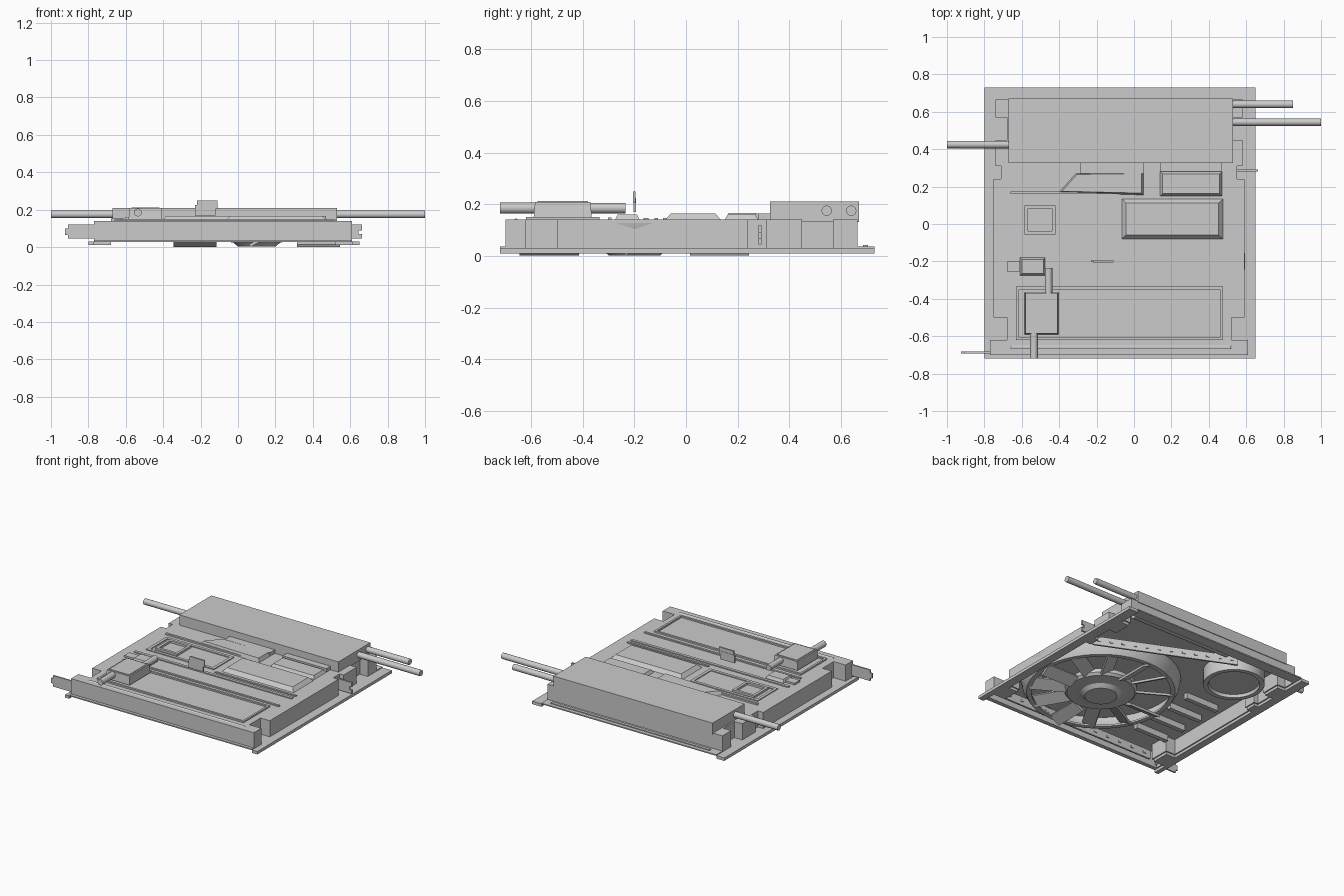
import bpy, bmesh
from math import pi, radians, atan2
from mathutils import Matrix, Vector

cube = bpy.data.objects.get("Cube")
if cube:
    bpy.data.objects.remove(cube)


def finish(name, bm, smooth=False, recalc=True):
    if recalc:
        bmesh.ops.recalc_face_normals(bm, faces=bm.faces)
    mesh = bpy.data.meshes.new(name)
    bm.to_mesh(mesh)
    bm.free()
    ob = bpy.data.objects.new(name, mesh)
    bpy.context.collection.objects.link(ob)
    if smooth:
        bpy.ops.object.select_all(action='DESELECT')
        ob.select_set(True)
        bpy.context.view_layer.objects.active = ob
        bpy.ops.object.shade_smooth_by_angle()
    return ob


def add_prism(bm, low, high, z0, z1, bottom=True):
    a = [bm.verts.new((x, y, z0)) for x, y in low]
    b = [bm.verts.new((x, y, z1)) for x, y in high]
    n = len(a)
    for i in range(n):
        j = (i + 1) % n
        bm.faces.new((a[i], a[j], b[j], b[i]))
    bm.faces.new(b)
    if bottom:
        bm.faces.new(a[::-1])


def rect(x0, x1, y0, y1, s=0):
    return [(x0 + s, y0 + s), (x1 - s, y0 + s), (x1 - s, y1 - s), (x0 + s, y1 - s)]


def prism(name, pts, z0, z1, top=None):
    bm = bmesh.new()
    add_prism(bm, pts, top or pts, z0, z1)
    return finish(name, bm)


def panel(name, area, z0, z1, slope=0):
    return prism(name, rect(*area), z0, z1, rect(*area, slope))


def frame(name, area, width, z0, z1):
    """Rectangular rim with an open middle."""
    outer, inner = rect(*area), rect(*area, width)
    bm = bmesh.new()
    for i in range(4):
        j = (i + 1) % 4
        side = [outer[i], outer[j], inner[j], inner[i]]
        add_prism(bm, side, side, z0, z1)
    return finish(name, bm)


def lathe(name, profile, center, steps=48):
    """Turn (radius, z) points about a vertical axis."""
    bm = bmesh.new()
    verts = [bm.verts.new((r, 0, z)) for r, z in profile]
    edges = [bm.edges.new(p) for p in zip(verts, verts[1:])]
    bmesh.ops.spin(bm, geom=verts + edges, cent=(0, 0, 0), axis=(0, 0, 1),
                   angle=2 * pi, steps=steps)
    bmesh.ops.remove_doubles(bm, verts=bm.verts, dist=1e-4)
    bm.transform(Matrix.Translation((*center, 0)))
    return finish(name, bm, True)


def rod(name, start, end, r):
    a, b = Vector(start), Vector(end)
    d = b - a
    bm = bmesh.new()
    bmesh.ops.create_cone(bm, cap_ends=True, segments=20, radius1=r, radius2=r, depth=d.length)
    bm.transform(Matrix.Translation((a + b) / 2) @ d.to_track_quat('Z', 'Y').to_matrix().to_4x4())
    return finish(name, bm, True)


# Stepped outline of the side walls: start y, end y, how far the wall stands out
DECK = 0.14
LEFT, RIGHT = 0.52, -0.68
steps = [(-.70, -.62, .09), (-.62, -.5, 0), (-.5, .24, .07), (.24, .31, .03),
         (.31, .45, .06), (.45, .57, 0), (.57, .665, .06)]
left_edge = [(LEFT + d, y) for y0, y1, d in steps for y in (y0, y1)]
right_edge = [(RIGHT - d, y) for y0, y1, d in steps for y in (y0, y1)]

# Housing shell, open underneath
bm = bmesh.new()
outline = left_edge + right_edge[::-1]
add_prism(bm, outline, outline, 0.028, DECK, bottom=False)
shell = finish("housing_shell", bm, recalc=False)
mod = shell.modifiers.new("thickness", 'SOLIDIFY')
mod.thickness = 0.012
mod.offset = -1

# Mounting flanges along both sides
prism("left_flange", [(0.65, -.72), (0.65, .73), (LEFT + .06, .73)] + left_edge[::-1]
      + [(LEFT + .09, -.72)], 0.01, 0.03)
prism("right_flange", [(-.80, .73), (-.80, -.72), (RIGHT - .09, -.72)] + right_edge
      + [(RIGHT - .06, .73)], 0.01, 0.03)
panel("front_lip", (-.77, .61, -.72, -.695), 0.028, 0.036)
panel("back_lip", (-.74, .58, .66, .73), 0.028, 0.036)
panel("back_ledge", (-.67, .53, .685, .705), 0.034, 0.042)

# Back tank with its pipes
panel("back_tank", (-.67, .53, .325, .67), DECK - .008, 0.21)
for name, x0, x1, y in (("left_short_pipe", .53, .85, .64), ("left_long_pipe", .53, 1, .545),
                        ("right_pipe", -1, -.67, .425)):
    rod(name, (x0, y, .175), (x1, y, .175), .02)

# Front tray and ridges across the deck
frame("front_tray_rim", (-.63, .475, -.62, -.335), .014, DECK, .15)
panel("front_tray_panel", (-.61, .455, -.60, -.355), DECK, .144)
panel("front_tray_ridge", (-.66, .52, -.302, -.288), DECK, .148)
panel("front_edge_ridge", (-.66, .52, -.668, -.650), DECK, .144, .006)
panel("middle_ridge", (-.67, .52, -.165, -.145), DECK, .147)
panel("middle_short_ridge", (-.09, .52, -.122, -.108), DECK, .147)

# Raised panels behind the tray
frame("right_pan_rim", (-.63, -.12, -.09, .13), .02, DECK, .146)
frame("right_window_rim", (-.585, -.42, -.055, .1), .018, DECK, .154)
panel("left_pan", (-.065, .475, -.08, .135), DECK, .165, .022)
panel("left_back_pan", (.14, .47, .15, .28), DECK, .16, .012)
panel("left_back_rail", (.14, .47, .28, .325), DECK, .165)
prism("angled_cover", [(-.4, .17), (.05, .155), (.05, .28), (-.31, .27)], DECK, .166,
      [(-.385, .175), (.04, .165), (.04, .27), (-.305, .265)])
panel("angled_cover_rail", (-.29, .05, .27, .325), DECK, .165)
panel("right_rail", (-.66, -.09, .16, .175), DECK, .15)

# Valve box and couplings
panel("valve_box", (-.585, -.405, -.59, -.365), .15, .208, .005)
panel("valve_box_lid", (-.57, -.42, -.575, -.38), .205, .212)
rod("front_coupling", (-.535, -.72, .185), (-.535, -.585, .185), .021)
rod("back_coupling", (-.457, -.37, .185), (-.457, -.235, .185), .02)
panel("coupling_bracket", (-.61, -.475, -.275, -.18), DECK, .16, .01)
panel("bracket_tab", (-.68, -.61, -.255, -.2), DECK, .152)

# Upright latch plate on the deck
panel("latch_upper", (-.22, -.11, -.206, -.196), .205, .25)
panel("latch_lower", (-.23, -.12, -.204, -.194), .17, .225)

# Side tags
panel("right_tag", (-.91, -.75, -.692, -.682), .045, .12)
panel("right_tag_end", (-.925, -.905, -.692, -.682), .065, .1)
panel("left_tag", (.54, .645, .28, .292), .045, .12)
panel("left_tag_upper", (.64, .662, .28, .292), .09, .12)
panel("left_tag_lower", (.64, .662, .28, .292), .045, .07)

# Underside fan: sloped shroud, hub and tilted blades
FAN = (.1, -.2)
lathe("fan_shroud", [(.495, .128), (.485, .08), (.46, .036), (.43, .036), (.43, .048),
                     (.45, .048), (.475, .09), (.48, .128)], FAN)
lathe("fan_hub", [(0, .002), (.1, .002), (.125, .024), (.16, .03), (.21, .03),
                  (.225, .045), (.225, .07), (0, .07)], FAN)
lathe("fan_axle", [(.07, .07), (.07, .128)], FAN, 24)
bm = bmesh.new()
COUNT = 12
for i in range(COUNT):
    blade = bmesh.ops.create_cube(bm, size=1)["verts"]
    height = .028 if i % 3 == 0 else .054
    m = (Matrix.Translation((*FAN, height)) @ Matrix.Rotation(2 * pi * i / COUNT, 4, 'Z')
         @ Matrix.Translation((.33, 0, 0)) @ Matrix.Rotation(radians(28), 4, 'X')
         @ Matrix.Diagonal((.23, .085, .015, 1)))
    bmesh.ops.transform(bm, matrix=m, verts=blade)
finish("fan_blades", bm)

# Underside motor can and the tube beside it
lathe("motor_can", [(.19, .128), (.19, .03), (.16, .03), (.155, .05), (0, .05)], (-.47, .4))
rod("inner_tube", (.5, .6, .09), (-.25, .6, .09), .032)

# Perforated straps inside the housing
for name, a, b in (("back_strap", (.5, .2), (-.35, .58)), ("front_strap", (.5, -.66), (-.68, -.66))):
    a, b = Vector((*a, 0)), Vector((*b, 0))
    d = b - a
    place = Matrix.Translation((a + b) / 2) @ Matrix.Rotation(atan2(d.y, d.x), 4, 'Z')
    bm = bmesh.new()
    bmesh.ops.create_cube(bm, size=1, matrix=place @ Matrix.Translation((0, 0, .075))
                          @ Matrix.Diagonal((d.length, .012, .06, 1)))
    for i in range(12):
        x = d.length * ((i + .5) / 12 - .5)
        bmesh.ops.create_cube(bm, size=1, matrix=place @ Matrix.Translation((x, 0, .075))
                              @ Matrix.Diagonal((.02, .022, .012, 1)))
    finish(name, bm)

# Ribs under the deck
for i in range(4):
    y = -.5 + i * .16
    panel("right_rib_%d" % (i + 1), (-.67, -.42, y, y + .03), .09, .13)
